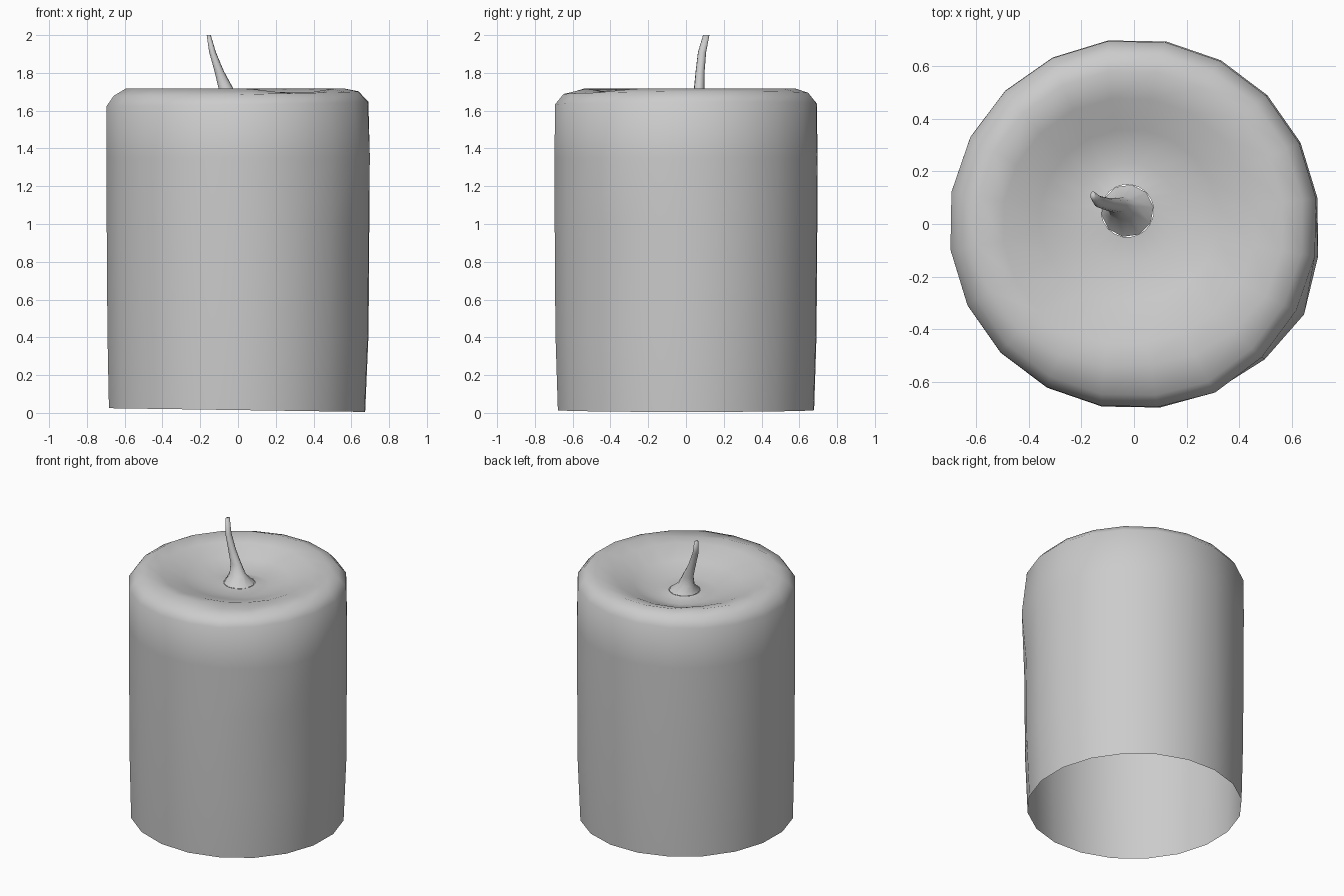
import bpy, bmesh, math

if "Cube" in bpy.data.objects:
    bpy.data.objects.remove(bpy.data.objects["Cube"])

START = math.radians(8)


def loft(name, rings, sides, point, cap=False):
    """Skin a stack of rings; point(ring, angle) gives each vertex."""
    bm = bmesh.new()
    loops = []
    for ring in rings:
        loops.append([bm.verts.new(point(ring, START + i * math.tau / sides))
                      for i in range(sides)])
    for low, high in zip(loops, loops[1:]):
        for i in range(sides):
            j = (i + 1) % sides
            bm.faces.new((low[i], low[j], high[j], high[i]))
    if cap:
        bm.faces.new(loops[-1])
    mesh = bpy.data.meshes.new(name)
    bm.to_mesh(mesh)
    bm.free()
    obj = bpy.data.objects.new(name, mesh)
    bpy.context.collection.objects.link(obj)
    for poly in mesh.polygons:
        poly.use_smooth = True
    return obj


def near(angle, degrees, width):
    """Soft bump, 1 at the given direction and fading to 0."""
    d = abs((math.degrees(angle) - degrees + 180) % 360 - 180)
    return max(0.0, 1 - d / width)


# Wax shell: centre x, centre y, radius, height, kind of ring
body_rings = [
    (-0.005, 0, 0.685, 0.015, "base"),
    (0.0, 0, 0.698, 0.42, "wall"),
    (0.0, 0, 0.702, 1.00, "wall"),
    (0.0, 0, 0.703, 1.35, "drip"),
    (-0.003, 0, 0.70, 1.635, "edge"),
    (-0.01, 0, 0.655, 1.69, "edge"),
    (-0.015, 0, 0.585, 1.717, "rim"),
    (-0.02, 0, 0.48, 1.70, "pool"),
    (-0.02, 0.02, 0.34, 1.645, "pool"),
    (-0.02, 0.03, 0.20, 1.60, "pool"),
    (-0.025, 0.05, 0.10, 1.605, "wick"),
]


def body_point(ring, a):
    cx, cy, r, z, kind = ring
    front = near(a, -85, 60)
    if kind == "base":
        z -= 0.01 * math.cos(a)
    elif kind == "drip":
        r += 0.03 * near(a, -30, 25)
    elif kind == "edge":
        z += 0.012 * math.cos(a - 0.3)
        r += 0.012 * near(a, -62, 20)
    elif kind == "rim":
        r -= 0.05 * front
        z -= 0.03 * near(a, -55, 28)
    elif kind == "pool":
        r -= 0.03 * front
        z -= 0.02 * near(a, 110, 70)
    return (cx + r * math.cos(a), cy + r * math.sin(a), z)


loft("wax_body", body_rings, 20, body_point)

# Wick: flared foot growing out of the melted pool, leaning left
wick_rings = [
    (-0.025, 0.05, 0.10, 0.10, 1.605),
    (-0.045, 0.06, 0.058, 0.045, 1.655),
    (-0.065, 0.07, 0.039, 0.028, 1.72),
    (-0.10, 0.075, 0.025, 0.024, 1.81),
    (-0.135, 0.085, 0.018, 0.022, 1.91),
    (-0.155, 0.107, 0.011, 0.017, 2.0),
]


def wick_point(ring, a):
    cx, cy, rx, ry, z = ring
    return (cx + rx * math.cos(a), cy + ry * math.sin(a), z)


loft("wick", wick_rings, 10, wick_point, cap=True)
